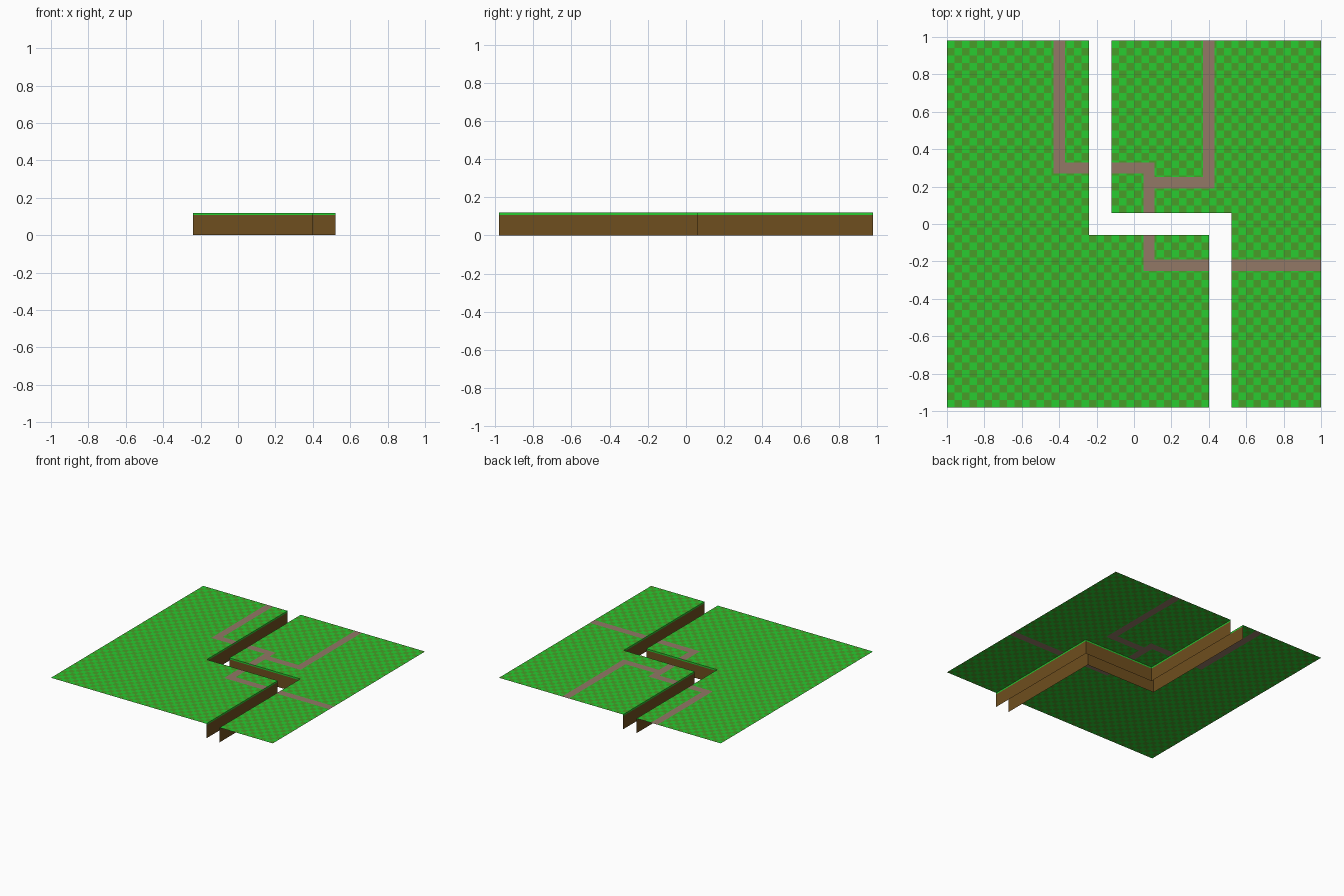
import bpy
from math import floor

if "Cube" in bpy.data.objects:
    bpy.data.objects.remove(bpy.data.objects["Cube"])

TOP, TURF, CELL = 0.12, 0.108, 0.04


def srgb(c):
    return c / 12.92 if c <= 0.04045 else ((c + 0.055) / 1.055) ** 2.4


def material(name, rgb):
    m = bpy.data.materials.new(name)
    m.diffuse_color = (*[srgb(c / 255) for c in rgb], 1)
    m.use_nodes = True
    m.node_tree.nodes["Principled BSDF"].inputs["Base Color"].default_value = m.diffuse_color
    return m


light_grass = material("light_grass", (40, 204, 48))
dark_grass = material("dark_grass", (72, 158, 40))
dirt_path = material("dirt_path", (146, 120, 102))
soil = material("soil", (110, 78, 30))


def build(name, verts, faces, mats, indices):
    me = bpy.data.meshes.new(name)
    me.from_pydata(verts, [], faces)
    for m in mats:
        me.materials.append(m)
    for p, i in zip(me.polygons, indices):
        p.material_index = i
    ob = bpy.data.objects.new(name, me)
    bpy.context.collection.objects.link(ob)


# Rectangles: x0, x1, y0, y1
river = [(-0.24, -0.12, -0.06, 0.98), (-0.24, 0.52, -0.06, 0.06),
         (0.40, 0.52, -0.98, 0.06)]
paths = [(-0.43, -0.37, 0.27, 0.98), (-0.43, 0.11, 0.27, 0.33),
         (0.05, 0.11, -0.25, 0.33), (0.05, 0.43, 0.19, 0.25),
         (0.37, 0.43, 0.19, 0.98), (0.05, 1.00, -0.25, -0.19)]


def inside(rects, x, y):
    return any(a < x < b and c < y < d for a, b, c, d in rects)


# Checkered ground, split along the path edges
xs = sorted({round(-1 + CELL * i, 3) for i in range(51)} | {v for r in paths for v in r[:2]})
ys = sorted({round(-0.98 + CELL * i, 3) for i in range(50)} | {v for r in paths for v in r[2:]})


def ground(name, is_left):
    lookup, faces, indices = {}, [], []
    for x0, x1 in zip(xs, xs[1:]):
        for y0, y1 in zip(ys, ys[1:]):
            x, y = (x0 + x1) / 2, (y0 + y1) / 2
            left = x < (0.46 if y < 0 else -0.18)
            if left != is_left or inside(river, x, y):
                continue
            corners = ((x0, y0, TOP), (x1, y0, TOP), (x1, y1, TOP), (x0, y1, TOP))
            faces.append([lookup.setdefault(c, len(lookup)) for c in corners])
            checker = (floor((x + 1) / CELL) + floor((y + 0.98) / CELL)) % 2
            indices.append(2 if inside(paths, x, y) else checker)
    build(name, list(lookup), faces, [light_grass, dark_grass, dirt_path], indices)


ground("left_ground", True)
ground("right_ground", False)


# River banks: soil wall with a thin turf edge on top
def bank(name, line):
    levels = (0, TURF, TOP)
    verts = [(x, y, z) for x, y in line for z in levels]
    faces, indices = [], []
    for i in range(len(line) - 1):
        for k in range(2):
            a, b = 3 * i + k, 3 * (i + 1) + k
            faces.append((a, b, b + 1, a + 1))
            indices.append(k)
    build(name, verts, faces, [soil, light_grass], indices)


bank("left_bank", [(0.40, -0.98), (0.40, -0.06), (-0.24, -0.06), (-0.24, 0.98)])
bank("right_bank", [(-0.12, 0.98), (-0.12, 0.06), (0.52, 0.06), (0.52, -0.98)])
